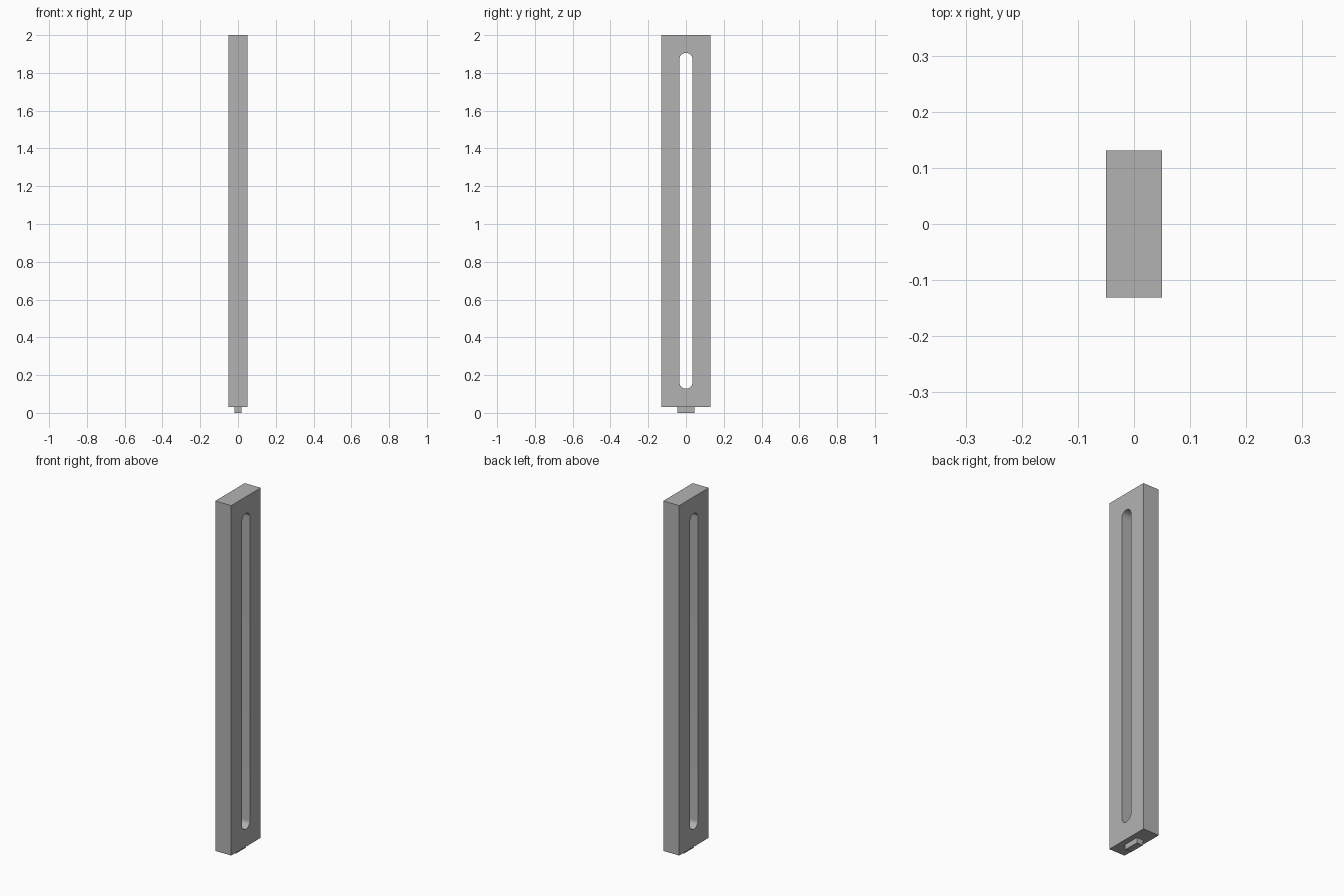
import bpy
import bmesh
from math import sin, cos, pi, radians

cube = bpy.data.objects.get("Cube")
if cube:
    bpy.data.objects.remove(cube, do_unlink=True)

# Single grey finish
grey = bpy.data.materials.new("plain_grey")
grey.use_nodes = True
colour = (0.45, 0.45, 0.45, 1)
grey.diffuse_color = colour
grey.node_tree.nodes["Principled BSDF"].inputs["Base Color"].default_value = colour


def rectangle(half_width, bottom, top):
    return [(-half_width, bottom), (half_width, bottom),
            (half_width, top), (-half_width, top)]


def slot(radius, bottom, top, steps=24):
    """Outline with a half circle at each end."""
    points = []
    for centre, start in ((top - radius, 0), (bottom + radius, pi)):
        for i in range(steps + 1):
            a = start + pi * i / steps
            points.append((radius * cos(a), centre + radius * sin(a)))
    return points


def plate(name, outlines, half_thickness):
    """Fill closed outlines in the YZ plane and extrude them along X."""
    bm = bmesh.new()
    for outline in outlines:
        verts = [bm.verts.new((-half_thickness, y, z)) for y, z in outline]
        for a, b in zip(verts, verts[1:] + verts[:1]):
            bm.edges.new((a, b))
    bmesh.ops.triangle_fill(bm, edges=bm.edges[:], use_beauty=True,
                            normal=(-1, 0, 0))
    result = bmesh.ops.extrude_face_region(bm, geom=bm.faces[:],
                                           use_keep_orig=True)
    moved = [g for g in result["geom"] if isinstance(g, bmesh.types.BMVert)]
    bmesh.ops.translate(bm, verts=moved, vec=(2 * half_thickness, 0, 0))
    bmesh.ops.recalc_face_normals(bm, faces=bm.faces[:])
    bmesh.ops.dissolve_limit(bm, angle_limit=radians(0.5),
                             verts=bm.verts[:], edges=bm.edges[:])
    mesh = bpy.data.meshes.new(name)
    bm.to_mesh(mesh)
    bm.free()
    mesh.materials.append(grey)
    obj = bpy.data.objects.new(name, mesh)
    bpy.context.collection.objects.link(obj)
    bpy.ops.object.select_all(action="DESELECT")
    obj.select_set(True)
    bpy.context.view_layer.objects.active = obj
    bpy.ops.object.shade_smooth_by_angle(angle=radians(30))
    return obj


# Tall bar with a long rounded slot through it
plate("slotted_bar", [rectangle(0.131, 0.03, 2), slot(0.035, 0.128, 1.906)], 0.0495)

# Small locating tab underneath
plate("bottom_tab", [rectangle(0.045, 0, 0.03)], 0.019)
